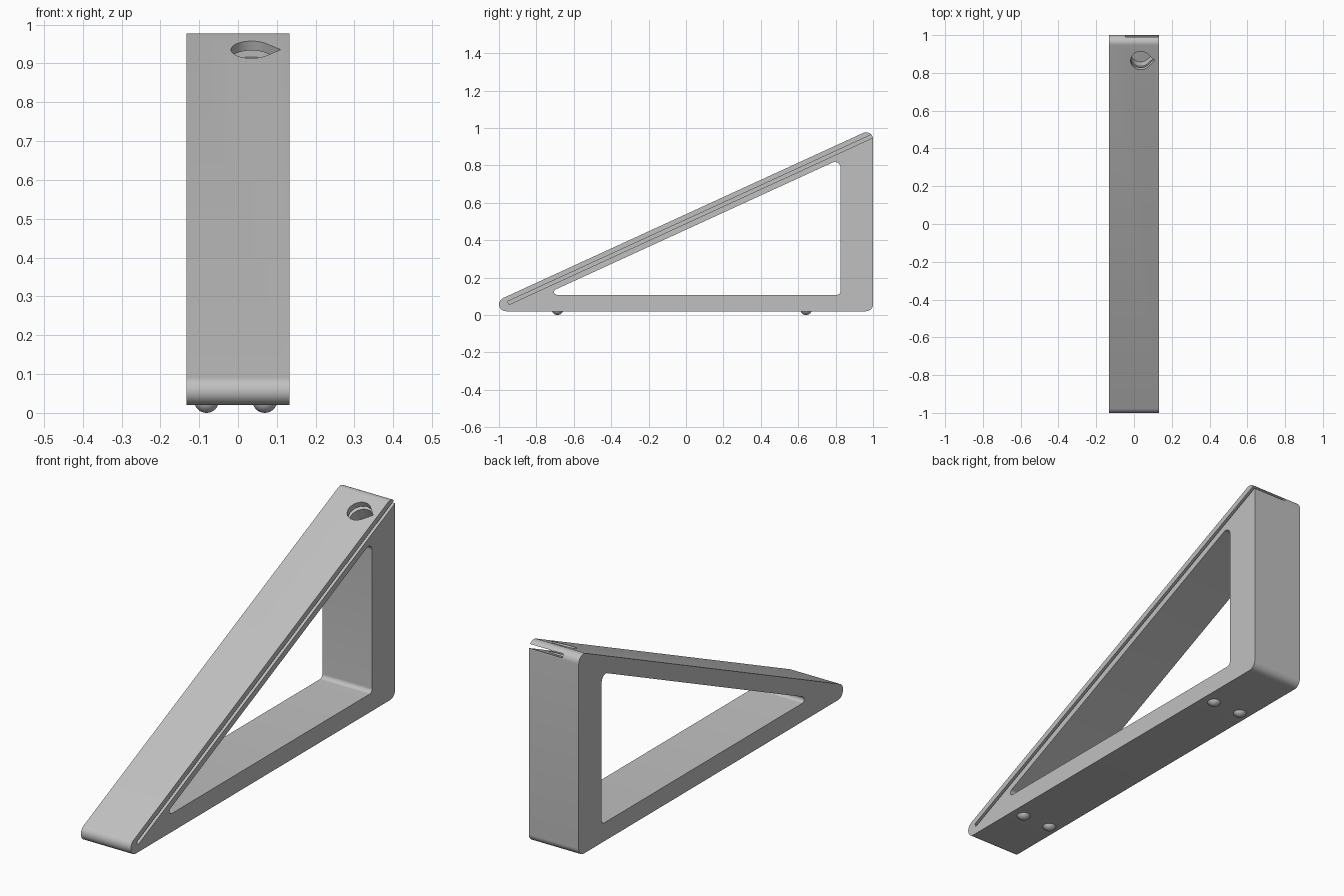
import bpy, bmesh, math
from mathutils import Vector, Matrix

if "Cube" in bpy.data.objects:
    bpy.data.objects.remove(bpy.data.objects["Cube"], do_unlink=True)

grey = bpy.data.materials.new("light grey")
grey.use_nodes = True
colour = (0.53, 0.53, 0.53, 1)
grey.diffuse_color = colour
grey.node_tree.nodes["Principled BSDF"].inputs["Base Color"].default_value = colour

SLOPE = 0.4585                       # rise of the sloping face per unit of y
ANGLE = math.atan(SLOPE)
ALONG = Vector((math.cos(ANGLE), math.sin(ANGLE)))
OUT = Vector((-ALONG.y, ALONG.x))
# side profiles are drawn in (y, z) and extruded along x
SIDE = Matrix(((0, 0, 1, 0), (1, 0, 0, 0), (0, 1, 0, 0), (0, 0, 0, 1)))


def add_object(name, bm):
    bmesh.ops.recalc_face_normals(bm, faces=bm.faces)
    mesh = bpy.data.meshes.new(name)
    bm.to_mesh(mesh)
    bm.free()
    mesh.materials.append(grey)
    obj = bpy.data.objects.new(name, mesh)
    bpy.context.collection.objects.link(obj)
    return obj


def prism(name, points, low, high, matrix):
    bm = bmesh.new()
    face = bm.faces.new([bm.verts.new((p[0], p[1], low)) for p in points])
    grown = bmesh.ops.extrude_face_region(bm, geom=[face])["geom"]
    top = [v for v in grown if isinstance(v, bmesh.types.BMVert)]
    bmesh.ops.translate(bm, verts=top, vec=(0, 0, high - low))
    bm.transform(matrix)
    return add_object(name, bm)


def rounded(corners, radii, steps=12):
    """Round every corner of a convex counter-clockwise outline."""
    points = []
    for i, corner in enumerate(corners):
        a = (corners[i - 1] - corner).normalized()
        b = (corners[(i + 1) % len(corners)] - corner).normalized()
        half = a.angle(b) / 2
        r = radii[i]
        centre = corner + (a + b).normalized() * r / math.sin(half)
        start = corner + a * r / math.tan(half) - centre
        for k in range(steps + 1):
            turn = Matrix.Rotation((math.pi - 2 * half) * k / steps, 2)
            points.append(centre + turn @ start)
    return points


def wedge(floor, back, rise):
    """Right triangle: floor line, back line and a slope of height rise at y = 0."""
    return [Vector(((floor - rise) / SLOPE, floor)), Vector((back, floor)),
            Vector((back, rise + SLOPE * back))]


def cut(obj, cutter):
    mod = obj.modifiers.new("cut", "BOOLEAN")
    mod.operation = "DIFFERENCE"
    mod.solver = "EXACT"
    mod.object = cutter
    cutter.hide_render = True
    bpy.context.view_layer.objects.active = obj
    bpy.ops.object.modifier_apply(modifier=mod.name)
    bpy.data.objects.remove(cutter, do_unlink=True)


def smooth(obj):
    bpy.ops.object.select_all(action="DESELECT")
    obj.select_set(True)
    bpy.context.view_layer.objects.active = obj
    bpy.ops.object.shade_smooth_by_angle(angle=math.radians(30))


# triangular frame with an open window
HALF = 0.132
frame = prism("stand_frame", rounded(wedge(0.02, 1.0, 0.539), [0.037] * 3), -HALF, HALF, SIDE)
cut(frame, prism("window_cutter", rounded(wedge(0.108, 0.826, 0.456), [0.015, 0.02, 0.03]),
                 -0.3, 0.3, SIDE))

# thin slot under the sloping face, open on the left side and at the back
start, end = Vector((-0.95, 0.064)), Vector((-0.95, 0.064)) + ALONG * 2.3
gap = OUT * 0.009
cut(frame, prism("slot_cutter", [start - gap, end - gap, end + gap, start + gap],
                 -0.045, 0.3, SIDE))

# teardrop hole sunk square to the sloping face
R = 0.053
drop = [(R * math.cos(a), R * math.sin(a))
        for a in (math.radians(45 + 270 * k / 36) for k in range(37))]
drop.append((R * math.sqrt(2), 0))
tilt = Matrix.Translation((0.035, 0.865, 0.539 + SLOPE * 0.865)) @ Matrix.Rotation(ANGLE, 4, "X")
cut(frame, prism("hole_cutter", drop, -0.1, 0.1, tilt))
smooth(frame)

# four round feet
for y, row in ((-0.687, "front"), (0.642, "back")):
    for x, side in ((-0.081, "right"), (0.069, "left")):
        bm = bmesh.new()
        bmesh.ops.create_uvsphere(bm, u_segments=24, v_segments=16, radius=0.032)
        bmesh.ops.translate(bm, verts=bm.verts, vec=(x, y, 0.032))
        smooth(add_object(f"{row}_{side}_foot", bm))
